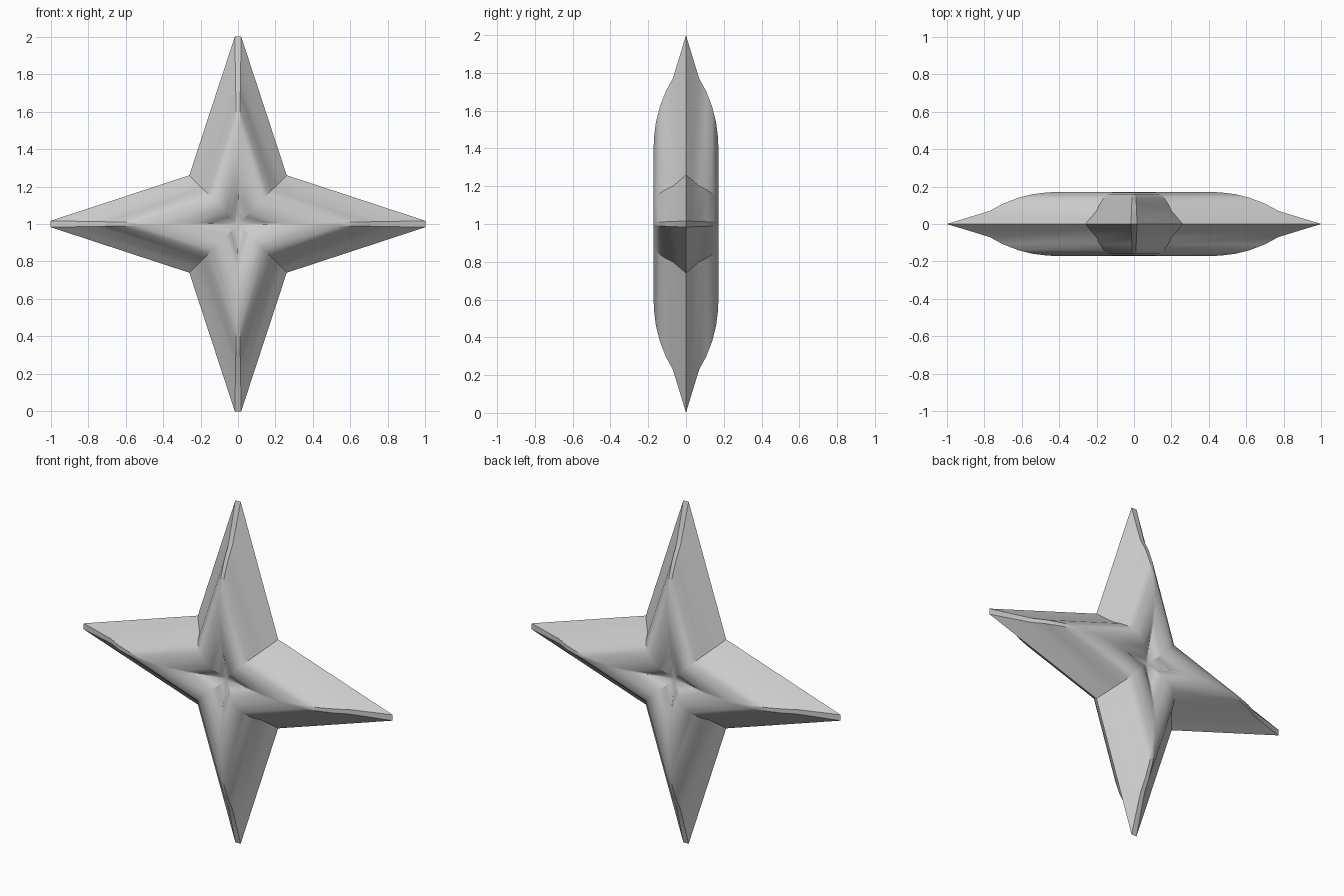
import bpy, bmesh
from mathutils import Matrix, Vector
from math import pi

if "Cube" in bpy.data.objects:
    bpy.data.objects.remove(bpy.data.objects["Cube"])

# Star outline: a blunt tip and an inner corner, repeated four times
quarter = [Vector((0.26, 0, 0.26)), Vector((0.017, 0, 1)), Vector((-0.017, 0, 1))]
outline = [Matrix.Rotation(-k * pi / 2, 3, 'Y') @ p for k in range(4) for p in quarter]

# Rounded relief: (scale of the outline, half thickness), dipping at the centre
profile = [(0.9, 0.03), (0.77, 0.07), (0.70, 0.108), (0.62, 0.139), (0.54, 0.159),
           (0.47, 0.168), (0.40, 0.172), (0.32, 0.168), (0.24, 0.157),
           (0.16, 0.138), (0.08, 0.117)]
centre_depth = 0.105

bm = bmesh.new()


def ring(scale, y):
    return [bm.verts.new((p.x * scale, y, 1 + p.z * scale)) for p in outline]


rim = ring(1, 0)
n = len(rim)

# Front and back reliefs share the rim
for side in (-1, 1):
    prev = rim
    for scale, y in profile:
        cur = ring(scale, side * y)
        for i in range(n):
            j = (i + 1) % n
            bm.faces.new((prev[i], prev[j], cur[j], cur[i]))
        prev = cur
    hub = bm.verts.new((0, side * centre_depth, 1))
    for i in range(n):
        bm.faces.new((prev[i], prev[(i + 1) % n], hub))

bmesh.ops.recalc_face_normals(bm, faces=bm.faces[:])
mesh = bpy.data.meshes.new("four_pointed_star")
bm.to_mesh(mesh)
bm.free()
star = bpy.data.objects.new("four_pointed_star", mesh)
bpy.context.collection.objects.link(star)

# Smooth relief with crisp ridges
bpy.context.view_layer.objects.active = star
star.select_set(True)
bpy.ops.object.shade_smooth_by_angle(angle=pi / 6)
